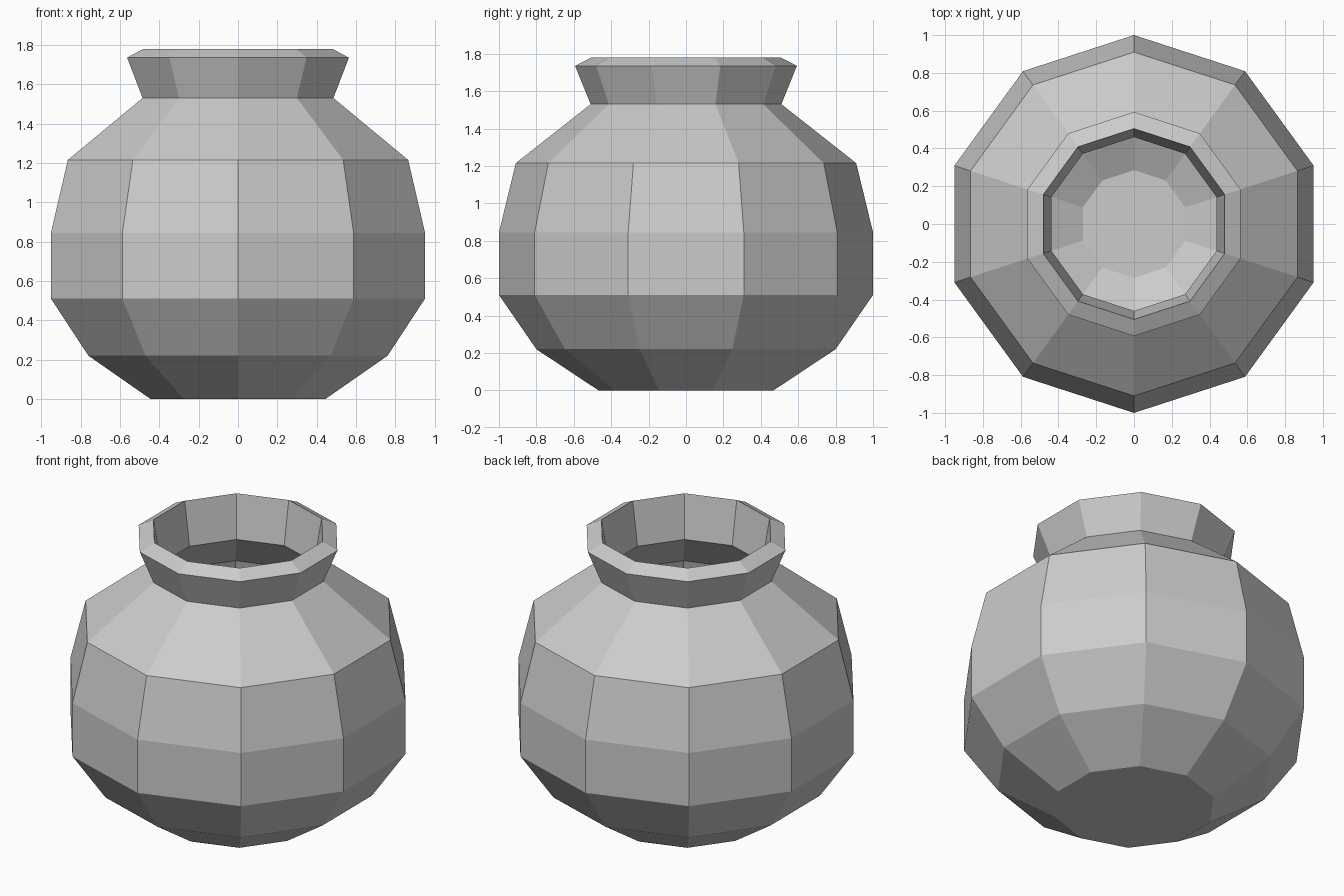
import bpy
import bmesh
from math import cos, sin, tau, pi

cube = bpy.data.objects.get("Cube")
if cube:
    bpy.data.objects.remove(cube, do_unlink=True)

SIDES = 10

# Plain grey clay
clay = bpy.data.materials.new("grey_clay")
clay.use_nodes = True
grey = (0.6, 0.6, 0.6, 1.0)
clay.diffuse_color = grey
clay.node_tree.nodes["Principled BSDF"].inputs["Base Color"].default_value = grey

# Radius and height, from the foot up the outside to the lip
outside = [(0.468, 0), (0.80, 0.22), (1.0, 0.51), (1.0, 0.845),
           (0.91, 1.215), (0.51, 1.53), (0.593, 1.735)]
# From the mouth down the inside to the floor
inside = [(0.505, 1.78), (0.46, 1.51), (0.86, 1.19), (0.945, 0.83),
          (0.945, 0.53), (0.75, 0.27), (0.285, 0.05)]


def ring(bm, radius, height):
    """One ten-sided ring with a corner facing the front."""
    angles = [tau * i / SIDES - pi / 2 for i in range(SIDES)]
    return [bm.verts.new((radius * cos(a), radius * sin(a), height)) for a in angles]


bm = bmesh.new()
rings = [ring(bm, r, z) for r, z in outside + inside]

# Walls between neighbouring rings
for low, high in zip(rings, rings[1:]):
    for i in range(SIDES):
        j = (i + 1) % SIDES
        bm.faces.new((low[i], low[j], high[j], high[i]))

# Underside of the foot and the floor inside
bm.faces.new(rings[0][::-1])
bm.faces.new(rings[-1])
bmesh.ops.recalc_face_normals(bm, faces=bm.faces)

mesh = bpy.data.meshes.new("pot")
bm.to_mesh(mesh)
bm.free()
mesh.materials.append(clay)
pot = bpy.data.objects.new("pot", mesh)
bpy.context.collection.objects.link(pot)
